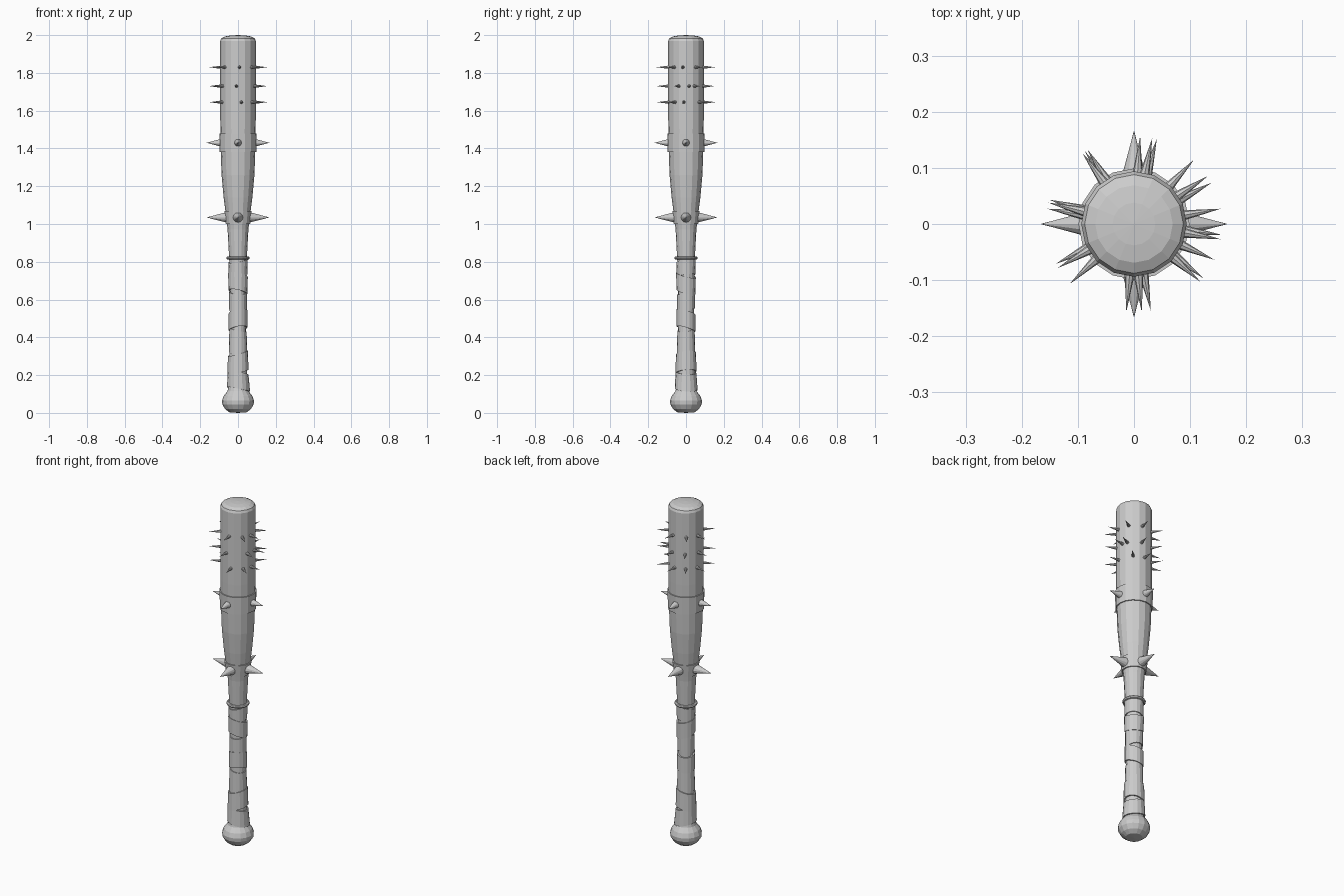
import bpy, bmesh
from math import sin, cos, pi, radians
from mathutils import Vector

if "Cube" in bpy.data.objects:
    bpy.data.objects.remove(bpy.data.objects["Cube"])

SIDES = 16
BODY = [(0, 0), (.045, .003), (.068, .02), (.083, .045), (.085, .065), (.076, .09),
        (.056, .115), (.05, .14), (.047, .25), (.042, .4), (.041, .5), (.042, .65),
        (.046, .8), (.055, .97), (.062, 1.03), (.076, 1.14), (.087, 1.26), (.092, 1.4),
        (.094, 1.55), (.094, 1.97), (.088, 1.983), (.069, 1.993), (.038, 1.998), (0, 2)]


def body_radius(z):
    for (r0, z0), (r1, z1) in zip(BODY, BODY[1:]):
        if z0 <= z <= z1:
            return r0 + (r1 - r0) * (z - z0) / (z1 - z0)
    return 0


def finish(name, bm):
    bmesh.ops.remove_doubles(bm, verts=bm.verts, dist=1e-5)
    bmesh.ops.recalc_face_normals(bm, faces=bm.faces)
    me = bpy.data.meshes.new(name)
    bm.to_mesh(me)
    bm.free()
    ob = bpy.data.objects.new(name, me)
    bpy.context.collection.objects.link(ob)
    return ob


def lathe(name, profile, closed=False, tilt=0, turn=0, follow=0):
    """Revolve (r, z); tilt shears the ring, follow re-fits radius to the body."""
    bm = bmesh.new()
    rings = []
    for r, z in profile:
        ring = []
        for i in range(SIDES):
            a = 2 * pi * i / SIDES
            zz = z + tilt * cos(a - turn)
            rr = body_radius(zz) + r if follow else r
            ring.append(bm.verts.new((rr * cos(a), rr * sin(a), zz)))
        rings.append(ring)
    if closed:
        rings.append(rings[0])
    for lo, hi in zip(rings, rings[1:]):
        for i in range(SIDES):
            j = (i + 1) % SIDES
            bm.faces.new((lo[i], lo[j], hi[j], hi[i]))
    bmesh.ops.dissolve_degenerate(bm, dist=1e-6, edges=bm.edges)
    return finish(name, bm)


def spikes(name, items, sides):
    """Cones pointing outward: (angle in degrees, z, base radius, tip distance)."""
    bm = bmesh.new()
    for deg, z, base, tip in items:
        a = radians(deg)
        d = Vector((cos(a), sin(a), 0))
        start = body_radius(z) - .012
        rot = d.to_track_quat('Z', 'Y').to_matrix().to_4x4()
        rot.translation = d * (start + tip) / 2 + Vector((0, 0, z))
        bmesh.ops.create_cone(bm, cap_ends=True, segments=sides, radius1=base,
                              radius2=0, depth=tip - start, matrix=rot)
    ob = finish(name, bm)
    return ob


# Bat body with knob and domed end
lathe("bat_body", BODY)

# Thin metal sleeves under the large spikes
for label, z0, z1 in (("lower", 1.0, 1.07), ("upper", 1.38, 1.48)):
    lathe(label + "_sleeve", [(-.004, z0), (.006, z0), (.006, z1), (-.004, z1)],
          closed=True, follow=1)

# Ring at the top of the grip
lathe("grip_ring", [(.053 + .009 * cos(k * pi / 4), .82 + .009 * sin(k * pi / 4))
                    for k in range(8)], closed=True)

# Tilted, overlapping grip wraps: centre, half height, tilt, direction, thickness
WRAPS = [(.17, .045, .012, 200, .007), (.265, .05, .015, 20, .008),
         (.375, .065, .012, 150, .004), (.49, .045, .016, 300, .008),
         (.59, .05, .014, 100, .005), (.685, .045, .016, 230, .008),
         (.765, .04, .012, 40, .005)]
for n, (z, h, tilt, turn, t) in enumerate(WRAPS):
    lathe("grip_wrap_%d" % (n + 1), [(-.004, z - h), (t, z - h), (t, z + h), (-.004, z + h)],
          closed=True, tilt=tilt, turn=radians(turn), follow=1)

# Two rings of four large spikes
spikes("lower_spikes", [(90 * k, 1.035, .03, .167) for k in range(4)], 12)
spikes("upper_spikes", [(90 * k, 1.43, .023, .166) for k in range(4)], 12)

# Three uneven rows of nails
ROWS = {1.83: (78, 33, -10, -41, -85, -137, 166, 126),
        1.73: (75, 28, 10, -24, -95, -150, 170, 122),
        1.645: (86, 47, -7, -38, -79, -153, 164, 124)}
for n, (z, angles) in enumerate(ROWS.items()):
    spikes("nail_row_%d" % (n + 1), [(a, z, .01, .157) for a in angles], 8)
